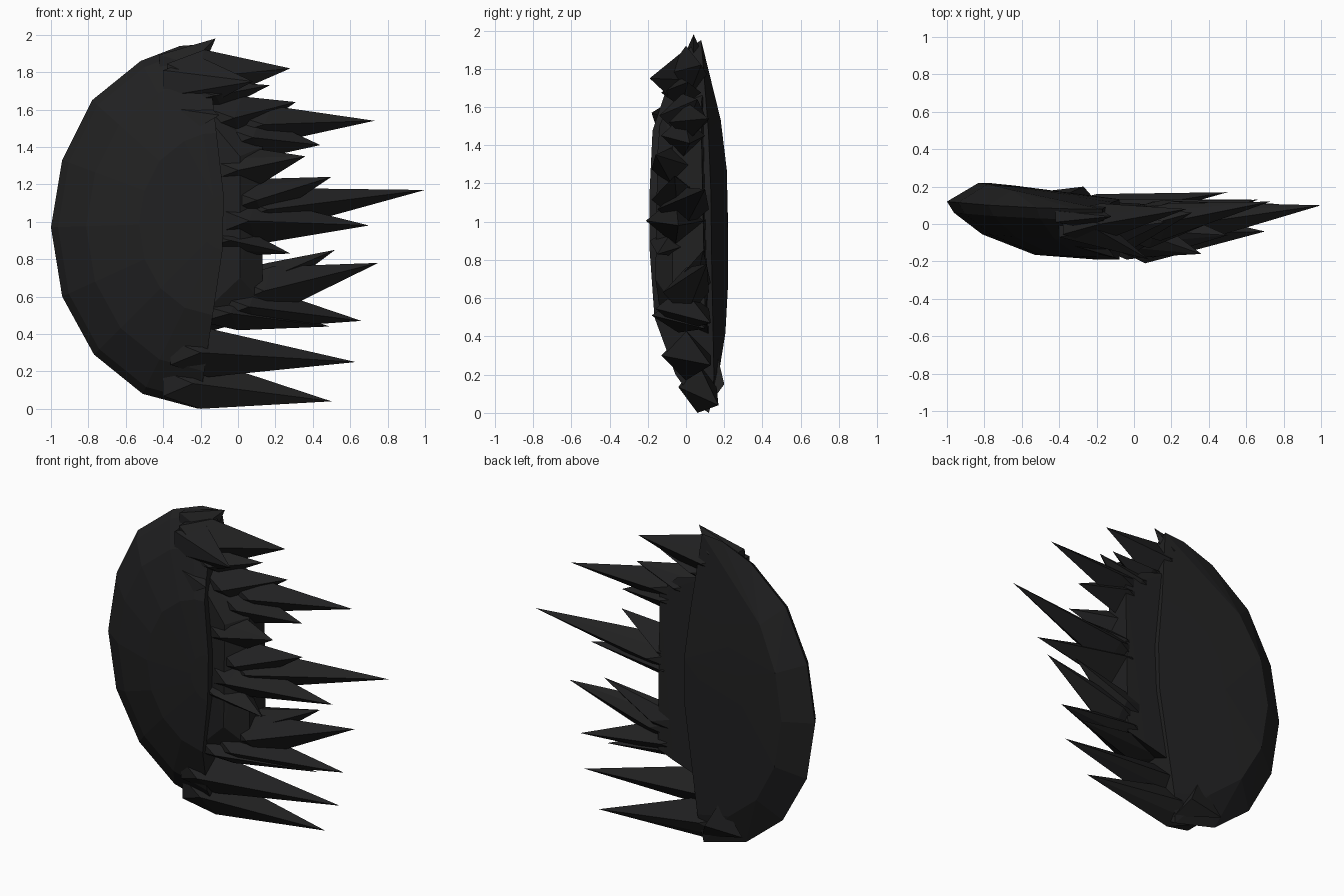
import bpy
import bmesh
from mathutils import Vector

cube = bpy.data.objects.get("Cube")
if cube:
    bpy.data.objects.remove(cube, do_unlink=True)

# One near-black material for everything
black = bpy.data.materials.new("soft black")
black.use_nodes = True
colour = (0.015, 0.015, 0.0155, 1)
black.diffuse_color = colour
shader = black.node_tree.nodes["Principled BSDF"]
shader.inputs["Base Color"].default_value = colour
shader.inputs["Roughness"].default_value = 0.8


def hull_object(name, points):
    """Make a flat-faceted closed solid wrapped around the given points."""
    bm = bmesh.new()
    for point in points:
        bm.verts.new(point)
    result = bmesh.ops.convex_hull(bm, input=bm.verts)
    spare = [g for g in result["geom_interior"] if isinstance(g, bmesh.types.BMVert)]
    bmesh.ops.delete(bm, geom=spare, context="VERTS")
    bmesh.ops.recalc_face_normals(bm, faces=bm.faces)
    mesh = bpy.data.meshes.new(name)
    bm.to_mesh(mesh)
    bm.free()
    mesh.materials.append(black)
    obj = bpy.data.objects.new(name, mesh)
    bpy.context.collection.objects.link(obj)
    return obj


# Rounded body: the outer arc repeated as shrinking loops to front and back
outer_arc = [(-0.17, 1.95), (-0.31, 1.94), (-0.52, 1.86), (-0.78, 1.65),
             (-0.94, 1.33), (-1, 0.97), (-0.94, 0.6), (-0.77, 0.29),
             (-0.51, 0.08), (-0.21, 0)]
front_loops = [(0.15, -0.19), (0.5, -0.165), (0.8, -0.055), (0.96, 0.06), (1, 0.12)]
back_loops = [0.82, 0.5, 0.15]
centre = Vector((-0.06, 1))


def lean(z):
    """The top of the body bends forward."""
    return -0.09 * max(0, z - centre.y) ** 2


body_points = []
for arc_point in outer_arc:
    offset = Vector(arc_point) - centre
    for scale, depth in front_loops:
        x, z = centre + offset * scale
        body_points.append((x, depth + lean(z) * 0.5, z))
    for scale in back_loops:
        x, z = centre + offset * scale
        body_points.append((x, 0.22 - 0.13 * max(0, x + 0.75) + lean(z), z))
body = hull_object("spiked_body", body_points)

# Tapered core that joins the spike roots to the body
parts = [hull_object("spike_core", [
    (-0.2, -0.13, 0.5), (-0.2, -0.13, 1.6), (-0.2, 0.12, 0.4), (-0.2, 0.09, 1.68),
    (0.01, -0.16, 0.7), (0.01, -0.15, 1.35), (0.01, 0.11, 0.46), (0.01, 0.08, 1.62),
    (0.13, -0.07, 0.57), (0.13, -0.07, 1.4), (0.13, 0.1, 0.5), (0.13, 0.08, 1.5)])]


def spike(name, tip, root_x, high, low, front, back):
    """Four-sided tapering spike with a narrower block buried in the body."""
    middle_z, middle_y = (high + low) / 2, (front + back) / 2
    points = [tip, (root_x, middle_y, high), (root_x, middle_y, low),
              (root_x - 0.04, front, middle_z), (root_x, back, middle_z)]
    for y in (front, back):
        for z in (high, low):
            points.append((root_x - 0.2, (middle_y + y) / 2, (middle_z + z) / 2))
    return hull_object(name, points)


# Upper spikes: tip, root x, root top, root bottom, front depth, back depth
upper_spikes = [
    ((-0.12, 0.04, 1.98), -0.22, 1.94, 1.75, -0.02, 0.1),
    ((0.28, 0.08, 1.82), -0.18, 1.92, 1.62, -0.11, 0.11),
    ((0.08, -0.19, 1.75), -0.2, 1.88, 1.6, -0.11, 0.05),
    ((0.17, 0.01, 1.73), -0.08, 1.75, 1.6, -0.13, 0.08),
    ((0.31, 0.06, 1.64), 0.02, 1.67, 1.44, -0.14, 0.1),
    ((0.73, 0.12, 1.54), 0.18, 1.62, 1.42, -0.09, 0.11),
    ((0.44, 0.02, 1.41), 0.12, 1.56, 1.34, -0.13, 0.1),
    ((0.36, -0.16, 1.35), 0.04, 1.4, 1.15, -0.18, 0.08),
]

# Middle spikes
middle_spikes = [
    ((0.5, -0.06, 1.24), 0.14, 1.23, 1, -0.18, 0.1),
    ((1, 0.1, 1.17), 0.2, 1.18, 0.95, -0.15, 0.12),
    ((0.7, -0.04, 0.98), 0.1, 1.13, 0.88, -0.21, 0.1),
    ((0.28, -0.15, 0.83), 0, 0.98, 0.82, -0.19, 0.08),
    ((0.52, 0.09, 0.85), 0.16, 0.78, 0.58, -0.06, 0.13),
]

# Lower spikes
lower_spikes = [
    ((0.75, 0.11, 0.78), 0.18, 0.76, 0.5, -0.12, 0.12),
    ((0.66, 0.13, 0.47), 0.1, 0.66, 0.43, -0.16, 0.12),
    ((0.49, 0.1, 0.44), 0, 0.6, 0.42, -0.18, 0.1),
    ((0.63, 0.13, 0.25), -0.16, 0.43, 0.17, -0.13, 0.13),
    ((0.5, 0.17, 0.04), -0.2, 0.27, 0, -0.04, 0.16),
]

for group, table in (("upper", upper_spikes), ("middle", middle_spikes),
                     ("lower", lower_spikes)):
    for number, values in enumerate(table):
        parts.append(spike(f"{group}_spike_{number}", *values))

# Raised tufts lying across the upper front and the lower back
parts.append(hull_object("front_tuft", [
    (-0.45, -0.08, 1.62), (-0.1, -0.18, 1.57), (-0.42, -0.12, 1.38),
    (-0.3, 0, 1.5), (-0.2, -0.05, 1.65)]))
parts.append(hull_object("back_tuft", [
    (-0.52, 0.17, 0.13), (-0.27, 0.2, 0.15), (-0.2, 0.12, 0.04),
    (-0.36, 0.16, 0.32), (-0.35, 0.1, 0.15)]))

# Fuse everything into one clean skin without hidden inner faces
bpy.context.view_layer.objects.active = body
for part in parts:
    union = body.modifiers.new("fuse", "BOOLEAN")
    union.operation = "UNION"
    union.solver = "EXACT"
    union.object = part
    bpy.ops.object.modifier_apply(modifier=union.name)
    bpy.data.objects.remove(part, do_unlink=True)
